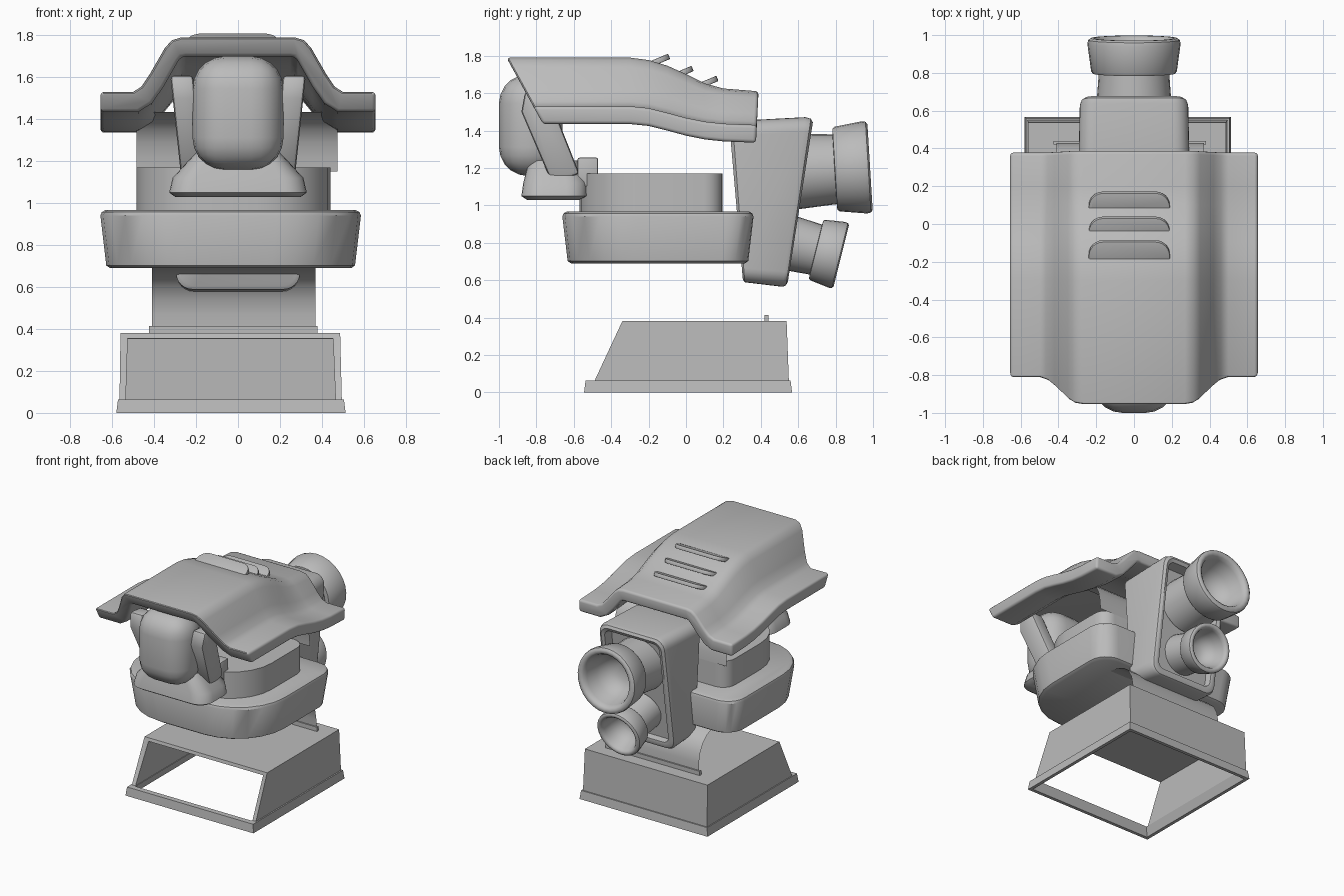
import bpy, bmesh
from math import sin, cos, pi, radians
from mathutils import Vector

if "Cube" in bpy.data.objects:
    bpy.data.objects.remove(bpy.data.objects["Cube"], do_unlink=True)

GREY = (0.5, 0.5, 0.5, 1)
mat = bpy.data.materials.new("plain_grey")
mat.use_nodes = True
mat.diffuse_color = GREY
mat.node_tree.nodes["Principled BSDF"].inputs["Base Color"].default_value = GREY


def finish(name, bm, bevel=0, segments=2, thickness=0, angle=35):
    """Turn a bmesh into a shaded object with optional wall thickness and bevel."""
    bmesh.ops.recalc_face_normals(bm, faces=bm.faces)
    mesh = bpy.data.meshes.new(name)
    bm.to_mesh(mesh)
    bm.free()
    mesh.materials.append(mat)
    ob = bpy.data.objects.new(name, mesh)
    bpy.context.collection.objects.link(ob)
    bpy.ops.object.select_all(action="DESELECT")
    ob.select_set(True)
    bpy.context.view_layer.objects.active = ob
    if thickness:
        mod = ob.modifiers.new("walls", "SOLIDIFY")
        mod.thickness, mod.offset, mod.use_even_offset = thickness, -1, True
        bpy.ops.object.modifier_apply(modifier=mod.name)
    if bevel:
        mod = ob.modifiers.new("round_edges", "BEVEL")
        mod.width, mod.segments = bevel, segments
        mod.limit_method, mod.angle_limit = "ANGLE", radians(40)
        bpy.ops.object.modifier_apply(modifier=mod.name)
    bpy.ops.object.shade_smooth_by_angle(angle=radians(angle))


def loft(name, rings, closed=True, caps=True, wrap=False, **kw):
    """Skin a list of equal-length point rings."""
    bm = bmesh.new()
    rows = [[bm.verts.new(p) for p in ring] for ring in rings]
    n = len(rows[0])
    pairs = list(zip(rows, rows[1:])) + ([(rows[-1], rows[0])] if wrap else [])
    for a, b in pairs:
        for i in range(n if closed else n - 1):
            j = (i + 1) % n
            bm.faces.new((a[i], a[j], b[j], b[i]))
    if caps:
        bm.faces.new(rows[0])
        bm.faces.new(rows[-1])
    finish(name, bm, **kw)


def round_rect(u0, u1, v0, v1, low, high, steps=6):
    """Rounded rectangle outline with separate radii for its low-v and high-v corners."""
    corners = ((u1 - low, v0 + low, low, -90), (u1 - high, v1 - high, high, 0),
               (u0 + high, v1 - high, high, 90), (u0 + low, v0 + low, low, 180))
    return [(cu + r * cos(radians(a + 90 * k / steps)), cv + r * sin(radians(a + 90 * k / steps)))
            for cu, cv, r, a in corners for k in range(steps + 1)]


def slab(name, x0, x1, y0, y1, low, high, levels, **kw):
    """Stack of rounded rectangles; levels are (inset, z)."""
    loft(name, [[(x, y, z) for x, y in round_rect(x0 + i, x1 - i, y0 + i, y1 - i, low, high)]
                for i, z in levels], **kw)


def box(name, x0, x1, y0, y1, z0, z1, **kw):
    loft(name, [[(x0, y0, z), (x1, y0, z), (x1, y1, z), (x0, y1, z)] for z in (z0, z1)], **kw)


def side_sheet(name, x0, x1, path):
    """Thin sheet swept across the width along a side path."""
    loft(name, [[(x, y, z) for y, z in path] for x in (x0, x1)], closed=False, caps=False)


# Base: hollow housing with open front and underside
bm = bmesh.new()
lower = [bm.verts.new(p) for p in ((-.565, -.49, .06), (.495, -.49, .06), (.495, .55, .06), (-.565, .55, .06))]
upper = [bm.verts.new(p) for p in ((-.56, -.34, .382), (.487, -.34, .382), (.487, .538, .382), (-.56, .538, .382))]
bm.faces.new(upper)
for i in (1, 2, 3):
    j = (i + 1) % 4
    bm.faces.new((lower[i], lower[j], upper[j], upper[i]))
finish("base_housing", bm, thickness=0.03)


def frame(inset, z):
    x0, x1, y0, y1 = -.58 + inset, .513 - inset, -.545 + inset, .567 - inset
    return [(x0, y0, z), (x1, y0, z), (x1, y1, z), (x0, y1, z)]


loft("base_rim", [frame(0, 0), frame(.008, .065), frame(.05, .065), frame(.025, 0)], caps=False, wrap=True)

# Curved sheets joining base to hull and deck to canopy
box("sheet_socket", -.425, .38, .42, .44, .37, .415)
side_sheet("lower_back_sheet", -.41, .37,
           [(.43, .38), (.428, .47), (.415, .54), (.38, .605), (.33, .65), (.25, .68), (.15, .695)])
side_sheet("upper_back_sheet", -.485, .475,
           [(.2, 1.15), (.195, 1.22), (.18, 1.29), (.15, 1.35), (.1, 1.395), (.04, 1.42), (-.04, 1.435)])

# Hull and the deck block above it
slab("hull", -.66, .59, -.665, .365, .4, .14,
     [(.05, .69), (.032, .703), (.004, .94), (.01, .957), (.028, .967)])
slab("deck_block", -.485, .44, -.57, .195, .35, .1, [(0, .93), (0, 1.17)])

# Head, its saucer and neck
box("head", -.217, .217, -1, -.66, 1.157, 1.7, bevel=.155, segments=5, angle=50)
loft("head_saucer", [[(x, y, z) for x, y in round_rect(-w, w, y0, y1, r, r)]
                     for w, y0, y1, r, z in ((.3, -.85, -.57, .09, 1.03), (.328, -.88, -.53, .11, 1.05),
                                             (.312, -.87, -.53, .11, 1.12), (.2, -.84, -.58, .08, 1.24))])
box("head_neck", -.25, .25, -.58, -.47, 1.1, 1.255, bevel=.01)

# Slanted struts beside the head
strut = [(-.88, 1.5), (-.86, 1.61), (-.74, 1.6), (-.57, 1.17), (-.65, 1.14), (-.73, 1.15)]
for side, label in ((1, "left"), (-1, "right")):
    inner, outer = ([(side * (base + .05 * (z - 1.14) / .47), y, z)
                     for y, z in strut] for base in (.165, .273))
    loft(label + "_strut", [inner, outer], bevel=.018)

# Canopy: half section as x, height share, then inward offset of the underside
half = [(.656, 0, 0, .095), (.5, 0, .025, .095), (.46, .1, .05, .08), (.42, .33, .065, .06),
        (.35, .8, .065, .06), (.315, .95, .045, .08), (.27, 1, .02, .09)]
spine = [(-.96, 1.79, 1.53), (-.3, 1.79, 1.53), (-.2, 1.777, 1.52), (-.1, 1.747, 1.495), (0, 1.702, 1.468),
         (.1, 1.652, 1.448), (.2, 1.625, 1.437), (.388, 1.61, 1.43)]
sections = []
for k, (y, crown, wing) in enumerate(spine):
    top = [(x, wing + (crown - wing) * f) for x, f, dx, dz in half]
    under = [(x - dx, wing + (crown - wing) * f - dz) for x, f, dx, dz in half]
    outline = top + [(-x, z) for x, z in reversed(top)]
    outline += [(-x, z) for x, z in under] + list(reversed(under))
    lean = .55 if k == 0 else (-.05 if k == len(spine) - 1 else 0)
    sections.append([(x, y + lean * (crown - z), z) for x, z in outline])
loft("canopy", sections, bevel=.018, segments=3)

# Three raised vent slats on the canopy
for number, (y, z) in enumerate(((-.19, 1.755), (-.065, 1.69), (.068, 1.637))):
    plan = round_rect(-.24, .19, -.03, .1, .005, .075)
    loft("vent_slat_%d" % (number + 1),
         [[(x, y + v - .4 * t, z + .42 * v + t) for x, v in plan] for t in (-.014, .014)], bevel=.008)


# Rear pod with a recessed back face
def pod_ring(depth, inset, width, radius):
    pts = []
    for x, v in round_rect(-width + inset, width - inset, inset, .9 - inset, radius, radius):
        s = v / .9
        front = Vector((0, .305 - .075 * s, .59 + .86 * s))
        back = Vector((0, .54 + .143 * s, .562 + .912 * s))
        pts.append(front.lerp(back, depth) + Vector((x, 0, 0)))
    return pts


loft("rear_pod", [pod_ring(0, .015, .295, .075), pod_ring(.04, 0, .295, .08), pod_ring(.9, 0, .287, .08),
                  pod_ring(.97, .01, .287, .075), pod_ring(1, .03, .287, .065),
                  pod_ring(.98, .053, .287, .05), pod_ring(.8, .06, .287, .05)])

# Two exhaust nozzles, turned from one profile of (radius, distance along axis)
nozzle = [(.205, -.44), (.187, -.19), (.218, -.188), (.227, -.175), (.247, -.03), (.243, -.01), (.23, 0),
          (.212, 0), (.196, -.012), (.186, -.04), (.165, -.13), (.12, -.2), (.06, -.23)]
for name, y, z, tilt, size in (("upper_nozzle", .984, 1.205, 3.5, 1), ("lower_nozzle", .83, .73, -14, .735)):
    axis = Vector((0, cos(radians(tilt)), sin(radians(tilt))))
    across, rise = Vector((1, 0, 0)), Vector((0, -axis.z, axis.y))
    loft(name, [[Vector((0, y, z)) + size * (axis * t + r * (across * cos(a) + rise * sin(a)))
                 for a in (2 * pi * k / 28 for k in range(28))] for r, t in nozzle], angle=40)
